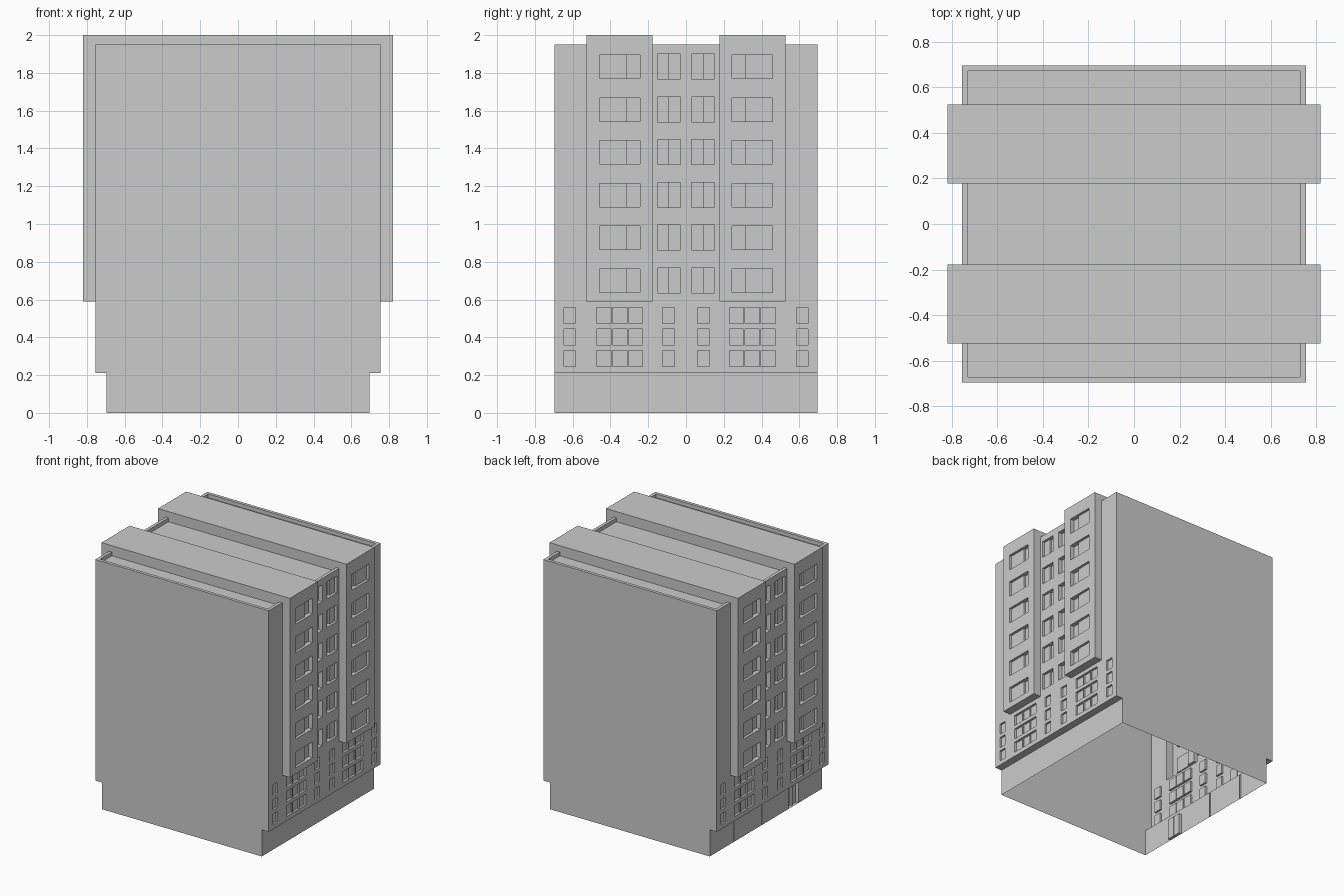
import bpy, bmesh
from mathutils import Vector, Matrix

if "Cube" in bpy.data.objects:
    bpy.data.objects.remove(bpy.data.objects["Cube"])

XB, XW, XO, Y = 0.695, 0.755, 0.82, 0.697   # base, wall and bay planes; half depth
Z1, Z2, Z3, Z4 = 0.21, 0.59, 1.95, 2.0      # step, bay bottom, parapet, bay top
B0, B1 = 0.177, 0.526                       # bay extent in y
RIM, ROOF = 0.025, 1.92


def quad(bm, pts, n):
    f = bm.faces.new([bm.verts.new(p) for p in pts])
    f.normal_update()
    if f.normal.dot(Vector(n)) < 0:
        f.normal_flip()


def rect(bm, axis, c, a, b):
    """Axis-aligned rectangle; axis like '+x', a and b are ranges on the other axes."""
    i = 'xyz'.index(axis[1])
    n = [0, 0, 0]
    n[i] = 1 if axis[0] == '+' else -1
    pts = []
    for u, v in ((a[0], b[0]), (a[1], b[0]), (a[1], b[1]), (a[0], b[1])):
        p = [u, v]
        p.insert(i, c)
        pts.append(p)
    quad(bm, pts, n)


def recess(bm, x, z, panes):
    """Stepped opening: panes are (y0, y1, depth), left to right."""
    for y0, y1, d in panes:
        rect(bm, '+x', x - d, (y0, y1), z)
        rect(bm, '-z', z[1], (x - d, x), (y0, y1))
        rect(bm, '+z', z[0], (x - d, x), (y0, y1))
    ds = [0] + [p[2] for p in panes] + [0]
    ys = [p[0] for p in panes] + [panes[-1][1]]
    for y, d0, d1 in zip(ys, ds, ds[1:]):
        if d0 != d1:
            rect(bm, '+y' if d1 > d0 else '-y', y, (x - d0, x - d1), z)


def panel(bm, x, y, z, holes):
    """Wall facing +x with openings: (y0, y1, z0, z1, panes)."""
    ys = sorted({round(v, 4) for v in [*y] + [v for h in holes for v in h[:2]]})
    zs = sorted({round(v, 4) for v in [*z] + [v for h in holes for v in h[2:4]]})
    for a, b in zip(ys, ys[1:]):
        for c, d in zip(zs, zs[1:]):
            m, k = (a + b) / 2, (c + d) / 2
            if not any(h[0] < m < h[1] and h[2] < k < h[3] for h in holes):
                rect(bm, '+x', x, (a, b), (c, d))
    for h in holes:
        if h[4]:
            recess(bm, x, h[2:4], h[4])


def opening(cuts, depths, z0, z1, flip=False):
    panes = [(a, b, d) for a, b, d in zip(cuts, cuts[1:], depths)]
    if flip:
        panes = [(-b, -a, d) for a, b, d in reversed(panes)]
    return (panes[0][0], panes[-1][1], z0, z1, panes)


def finish(bm, name, turn=False):
    if turn:
        bm.transform(Matrix.Rotation(3.14159265, 4, 'Z'))
    bmesh.ops.remove_doubles(bm, verts=bm.verts, dist=0.0002)
    me = bpy.data.meshes.new(name)
    bm.to_mesh(me)
    bm.free()
    bpy.context.collection.objects.link(bpy.data.objects.new(name, me))


FLOORS = [0.638 + 0.2264 * i for i in range(6)]
LOW = [0.245 + 0.114 * i for i in range(3)]

for side, turn in (('right', False), ('left', True)):
    # main wall: bay openings, middle windows, three low window rows
    holes = []
    for flip in (False, True):
        bay = (-B1, -B0) if flip else (B0, B1)
        holes.append((*bay, Z2, Z3, None))
        for z in FLOORS:
            holes.append(opening((0.03, 0.09, 0.152), (0.035, 0.02), z - 0.003, z + 0.13, flip))
        for z in LOW:
            holes.append(opening((0.062, 0.125), (0.015,), z, z + 0.085, flip))
            holes.append(opening((0.584, 0.645), (0.015,), z, z + 0.085, flip))
            holes.append(opening((0.23, 0.305, 0.313, 0.388, 0.396, 0.475),
                                 (0.018, 0.006, 0.018, 0.006, 0.018), z, z + 0.085, flip))
    bm = bmesh.new()
    panel(bm, XW, (-Y, Y), (Z1, Z3), holes)
    rect(bm, '-z', Z1, (XB, XW), (-Y, Y))
    finish(bm, side + '_wall', turn)

    # set-back base, with a double door and joints on the left side only
    bm = bmesh.new()
    base = []
    if turn:
        base = [opening((0.28, 0.338, 0.346, 0.405), (0.025, 0.01, 0.025), 0, 0.165),
                opening((-0.401, -0.393), (0.01,), 0, 0.2),
                opening((-0.054, -0.046), (0.01,), 0, 0.2)]
    panel(bm, XB, (-Y, Y), (0, Z1), base)
    finish(bm, side + '_base', turn)

    # projecting bays
    bm = bmesh.new()
    for flip in (False, True):
        y = (-B1, -B0) if flip else (B0, B1)
        wins = [opening((0.244, 0.314, 0.457), (0.035, 0.02), z, z + 0.124, flip) for z in FLOORS]
        panel(bm, XO, y, (Z2, Z4), wins)
        rect(bm, '-z', Z2, (XW, XO), y)
        rect(bm, '-y', y[0], (XW, XO), (Z2, Z4))
        rect(bm, '+y', y[1], (XW, XO), (Z2, Z4))
    finish(bm, side + '_bays', turn)

# blank end walls
bm = bmesh.new()
for s, ax in ((-1, '-y'), (1, '+y')):
    rect(bm, ax, s * Y, (-XB, XB), (0, Z1))
    rect(bm, ax, s * Y, (-XW, XW), (Z1, Z3))
finish(bm, 'end_walls')

# raised roof bands continuing the bays across
bm = bmesh.new()
for y in ((-B1, -B0), (B0, B1)):
    rect(bm, '+z', Z4, (-XO, XO), y)
    rect(bm, '-y', y[0], (-XW, XW), (ROOF, Z4))
    rect(bm, '+y', y[1], (-XW, XW), (ROOF, Z4))
finish(bm, 'roof_bands')

# sunken roof sections with parapet rims
bm = bmesh.new()
xi = XW - RIM
for y0, y1 in ((-Y, -B1), (-B0, B0), (B1, Y)):
    a = y0 + RIM if y0 == -Y else y0
    b = y1 - RIM if y1 == Y else y1
    rect(bm, '+z', ROOF, (-xi, xi), (a, b))
    for s, ax in ((-1, '+x'), (1, '-x')):
        rect(bm, ax, s * xi, (a, b), (ROOF, Z3))
        rect(bm, '+z', Z3, sorted((s * xi, s * XW)), (y0, y1))
    if a != y0:
        rect(bm, '+z', Z3, (-xi, xi), (y0, a))
        rect(bm, '+y', a, (-xi, xi), (ROOF, Z3))
    if b != y1:
        rect(bm, '+z', Z3, (-xi, xi), (b, y1))
        rect(bm, '-y', b, (-xi, xi), (ROOF, Z3))
finish(bm, 'roof')
